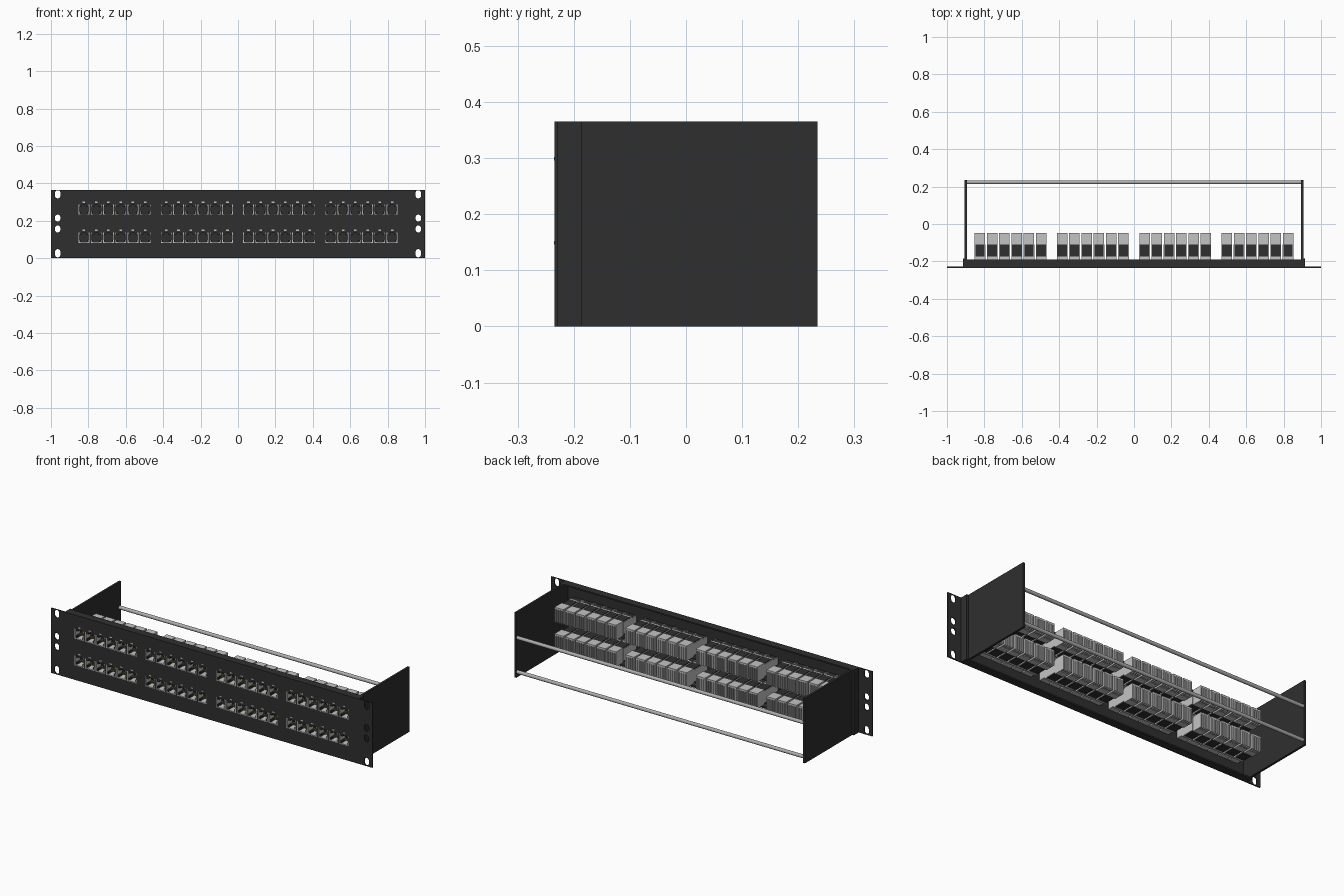
import bpy, bmesh, math
from mathutils import Matrix, Vector

old = bpy.data.objects.get("Cube")
if old:
    bpy.data.objects.remove(old, do_unlink=True)


def material(name, rgb, rough=0.6):
    m = bpy.data.materials.new(name)
    m.use_nodes = True
    m.diffuse_color = (*rgb, 1)
    node = m.node_tree.nodes["Principled BSDF"]
    node.inputs["Base Color"].default_value = (*rgb, 1)
    node.inputs["Roughness"].default_value = rough
    return m


BLACK = material("panel black", (0.028, 0.028, 0.028))
GREY = material("light grey plastic", (0.55, 0.55, 0.55))
STEEL = material("rod steel", (0.42, 0.42, 0.42))
GOLD = material("contact gold", (0.5, 0.36, 0.1))

HEIGHT = 0.365
FRONT, BACK = -0.234, 0.234
PANEL_BACK = -0.228
ROWS = (0.11, 0.26)
GROUPS = (-0.66, -0.22, 0.22, 0.66)
PITCH = 0.0655
JACKS = [(g + (i - 2.5) * PITCH, z) for z in ROWS for g in GROUPS for i in range(6)]


def box(bm, x, y, z, mat=0):
    """Add a box given its (min, max) range on each axis."""
    mid = Vector([sum(r) / 2 for r in (x, y, z)])
    size = [r[1] - r[0] for r in (x, y, z)]
    geo = bmesh.ops.create_cube(bm, size=1,
                                matrix=Matrix.Translation(mid) @ Matrix.Diagonal((*size, 1)))
    for f in {f for v in geo["verts"] for f in v.link_faces}:
        f.material_index = mat


def slot(bm, x, z, width, height):
    """Add an upright rounded slot cutter along y."""
    r, n = width / 2, 16
    ring = []
    for i in range(n):
        a = 2 * math.pi * (i + 0.5) / n
        lift = math.copysign(height / 2 - r, math.sin(a))
        ring.append(bm.verts.new((x + r * math.cos(a), FRONT - 0.02, z + r * math.sin(a) + lift)))
    face = bm.faces.new(ring)
    ext = bmesh.ops.extrude_face_region(bm, geom=[face])
    verts = [v for v in ext["geom"] if isinstance(v, bmesh.types.BMVert)]
    bmesh.ops.translate(bm, vec=(0, 0.05, 0), verts=verts)


def to_mesh(name, bm, mats):
    bmesh.ops.recalc_face_normals(bm, faces=bm.faces)
    me = bpy.data.meshes.new(name)
    bm.to_mesh(me)
    bm.free()
    for m in mats:
        me.materials.append(m)
    return me


def place(name, me, loc=(0, 0, 0)):
    ob = bpy.data.objects.new(name, me)
    ob.location = loc
    bpy.context.scene.collection.objects.link(ob)
    return ob


# Front panel with rack slots and jack openings cut through
bm = bmesh.new()
box(bm, (-1, 1), (FRONT, PANEL_BACK), (0, HEIGHT))
panel = place("front_panel", to_mesh("front_panel", bm, [BLACK]))

bm = bmesh.new()
for side in (-1, 1):
    for z, h in ((0.026, 0.044), (0.156, 0.038), (0.214, 0.038), (0.341, 0.044)):
        slot(bm, side * 0.964, z, 0.029, h)
for x, z in JACKS:
    box(bm, (x - 0.029, x + 0.029), (FRONT - 0.02, PANEL_BACK + 0.02), (z - 0.028, z + 0.028))
cutter = place("panel_cutter", to_mesh("panel_cutter", bm, [BLACK]))
cutter.hide_render = True
mod = panel.modifiers.new("openings", "BOOLEAN")
mod.operation, mod.solver, mod.object = "DIFFERENCE", "EXACT", cutter
bpy.context.view_layer.update()
cut = bpy.data.meshes.new_from_object(panel.evaluated_get(bpy.context.evaluated_depsgraph_get()))
panel.modifiers.clear()
panel.data = cut
bpy.data.objects.remove(cutter, do_unlink=True)

# Folded lips behind the panel
bm = bmesh.new()
for z in ((0, 0.008), (HEIGHT - 0.008, HEIGHT)):
    box(bm, (-0.905, 0.905), (PANEL_BACK, -0.19), z)
for x in ((-0.915, -0.905), (0.905, 0.915)):
    box(bm, x, (PANEL_BACK, -0.185), (0, HEIGHT))
place("panel_lips", to_mesh("panel_lips", bm, [BLACK]))

# Side plates
for name, x in (("left_side_plate", (0.893, 0.905)), ("right_side_plate", (-0.905, -0.893))):
    bm = bmesh.new()
    box(bm, x, (PANEL_BACK, BACK), (0, HEIGHT))
    place(name, to_mesh(name, bm, [BLACK]))

# Rear cable support rods
for name, z in (("lower_rear_rod", 0.03), ("upper_rear_rod", 0.222)):
    bm = bmesh.new()
    bmesh.ops.create_cone(bm, cap_ends=True, segments=16, radius1=0.01, radius2=0.01, depth=1.79,
                          matrix=Matrix.Translation((0, 0.223, z)) @ Matrix.Rotation(math.pi / 2, 4, "Y"))
    rod = place(name, to_mesh(name, bm, [STEEL]))
    for p in rod.data.polygons:
        p.use_smooth = len(p.vertices) == 4

# One jack, centred on its opening, shared by every port
G, K, C = 0, 1, 2
bm = bmesh.new()
tube = (FRONT - 0.0005, -0.19)
for s in (-1, 1):
    # socket walls with a stepped throat
    box(bm, sorted((s * 0.029, s * 0.025)), tube, (-0.028, 0.028), G)
    box(bm, sorted((s * 0.025, s * 0.018)), (FRONT + 0.004, -0.19), (-0.024, -0.012), K)
    box(bm, sorted((s * 0.025, s * 0.010)), (FRONT + 0.004, -0.19), (0.016, 0.025), K)
    # body side walls
    box(bm, sorted((s * 0.029, s * 0.025)), (-0.19, -0.11), (-0.034, 0.034), G)
box(bm, (-0.025, 0.025), tube, (-0.028, -0.024), G)
box(bm, (-0.025, 0.025), tube, (0.025, 0.028), K)
# contacts inside the socket
for i in range(4):
    x = (i - 1.5) * 0.008
    box(bm, (x - 0.002, x + 0.002), (-0.226, -0.19), (-0.004, -0.002), C)
# body behind the panel: grey collar, dark middle
box(bm, (-0.029, 0.029), (-0.19, -0.175), (-0.036, 0.036), G)
box(bm, (-0.025, 0.025), (-0.191, -0.1895), (-0.025, 0.025), K)
box(bm, (-0.025, 0.025), (-0.175, -0.11), (-0.038, 0.038), K)
# wire terminal block with slots on its back
box(bm, (-0.028, 0.028), (-0.11, -0.075), (-0.042, 0.042), G)
box(bm, (-0.028, 0.028), (-0.075, -0.047), (0.032, 0.042), G)
box(bm, (-0.025, 0.025), (-0.075, -0.062), (-0.040, 0.032), K)
for i in range(5):
    x = (i - 2) * 0.0122
    box(bm, (x - 0.0036, x + 0.0036), (-0.075, -0.047), (-0.042, 0.032), G)
# small marker above the opening
box(bm, (-0.007, 0.007), (FRONT - 0.001, FRONT), (0.036, 0.042), G)
jack = to_mesh("jack", bm, [GREY, BLACK, GOLD])
for n, (x, z) in enumerate(JACKS):
    place(f"jack_{n + 1}", jack, (x, 0, z))
